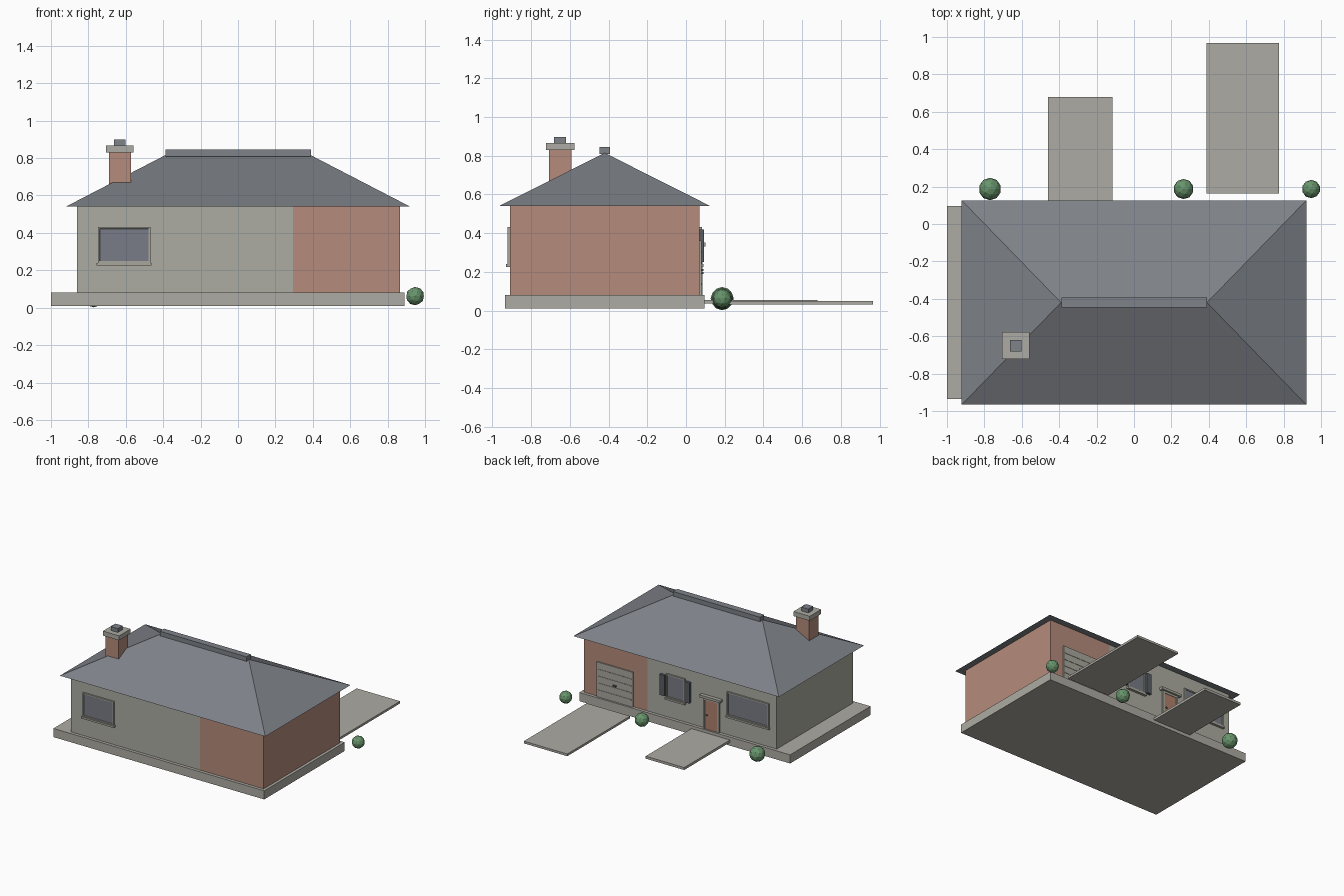
import bpy, bmesh
from mathutils import Vector

cube = bpy.data.objects.get("Cube")
if cube:
    bpy.data.objects.remove(cube, do_unlink=True)


def material(name, r, g, b):
    """Flat material from display values 0-255, stored as linear."""
    col = [(c / 255 / 12.92) if c < 11 else ((c / 255 + 0.055) / 1.055) ** 2.4 for c in (r, g, b)] + [1]
    m = bpy.data.materials.new(name)
    m.use_nodes = True
    m.diffuse_color = col
    bsdf = next(n for n in m.node_tree.nodes if n.type == 'BSDF_PRINCIPLED')
    bsdf.inputs["Base Color"].default_value = col
    return m


RENDER = material("grey render", 172, 172, 162)
BRICK = material("brick", 181, 139, 123)
SLATE = material("slate", 126, 130, 136)
STONE = material("paving stone", 173, 171, 163)
TRIM = material("window trim", 168, 167, 157)
GLASS = material("glass", 121, 124, 134)
SHUTTER = material("shutter", 88, 92, 98)
DOOR = material("door", 176, 128, 108)
LEAF = material("leaf green", 104, 148, 108)


def finish(name, bm, *mats):
    bmesh.ops.recalc_face_normals(bm, faces=bm.faces[:])
    me = bpy.data.meshes.new(name)
    bm.to_mesh(me)
    bm.free()
    for m in mats:
        me.materials.append(m)
    ob = bpy.data.objects.new(name, me)
    bpy.context.scene.collection.objects.link(ob)
    return ob


def box_mesh(x, y, z):
    """Box between (min, max) pairs."""
    bm = bmesh.new()
    bmesh.ops.create_cube(bm, size=1)
    for v in bm.verts:
        v.co = Vector([p[0] if c < 0 else p[1] for c, p in zip(v.co, (x, y, z))])
    return bm


def box(name, x, y, z, mat):
    return finish(name, box_mesh(x, y, z), mat)


CY = -0.42                 # middle of the house in y
BACK, FRONT = 0.07, -0.91  # wall planes
EAVE, APEX, BASE = 0.54, 0.815, 0.08


def span(c, half):
    return (c - half, c + half)


def out(wall, depth):
    """Range in y standing out from a wall plane."""
    return (wall - 0.005, wall + depth) if wall > CY else (wall - depth, wall + 0.005)


# Foundation and walls, brick at the garage end
box("foundation_slab", (-1.0, 0.89), span(CY, 0.515), (0.01, BASE), STONE)
split = 0.295
bm = box_mesh((-0.862, 0.867), (FRONT, BACK), (BASE, EAVE))
bmesh.ops.bisect_plane(bm, geom=bm.verts[:] + bm.edges[:] + bm.faces[:],
                       plane_co=(split, 0, 0), plane_no=(1, 0, 0))
for f in bm.faces:
    f.material_index = int(f.calc_center_median().x > split)
finish("walls", bm, RENDER, BRICK)

# Hipped roof: a box whose top is drawn in to the ridge line
bm = box_mesh((-0.921, 0.921), span(CY, 0.546), (EAVE, APEX))
for v in bm.verts:
    if v.co.z > EAVE + 0.01:
        v.co.x = 0.39 if v.co.x > 0 else -0.39
        v.co.y = CY
bmesh.ops.remove_doubles(bm, verts=bm.verts[:], dist=0.001)
finish("hip_roof", bm, SLATE)
box("ridge_cap", (-0.388, 0.39), span(CY, 0.027), (0.808, 0.845), SLATE)

# Chimney
cx, cy = -0.632, -0.65
for name, half, z, mat in (("chimney_stack", 0.059, (0.55, 0.832), BRICK),
                           ("chimney_cap", 0.073, (0.83, 0.867), STONE),
                           ("chimney_pot", 0.031, (0.865, 0.898), SLATE)):
    box(name, span(cx, half), span(cy, half), z, mat)


def window(name, x, half, wall):
    """Trim box with its outer face inset and sunk as glass, over a sill."""
    side = 1 if wall > CY else -1
    bm = box_mesh(span(x, half), out(wall, 0.013), (0.24, 0.432))
    bm.normal_update()
    face = next(f for f in bm.faces if f.normal.y * side > 0.9)
    bmesh.ops.inset_region(bm, faces=[face], thickness=0.013)
    bmesh.ops.inset_region(bm, faces=[face], thickness=0.001, depth=-0.006)
    face.material_index = 1
    finish(name, bm, TRIM, GLASS)
    box(name + "_sill", span(x, half + 0.007), out(wall, 0.02), (0.225, 0.24), TRIM)


window("front_window", -0.609, 0.14, FRONT)
window("small_back_window", 0.04, 0.083, BACK)
window("large_back_window", -0.61, 0.187, BACK)
for side, s in (("left", 1), ("right", -1)):
    box(side + "_shutter", span(0.04 + s * 0.112, 0.022), out(BACK, 0.022), (0.252, 0.418), SHUTTER)

# Entrance door with frame, hood and knob
dx = -0.283
box("door_leaf", span(dx, 0.058), out(BACK, 0.012), (BASE, 0.315), DOOR)
for side, s in (("left", 1), ("right", -1)):
    box(side + "_door_jamb", span(dx + s * 0.064, 0.008), out(BACK, 0.015), (BASE, 0.33), TRIM)
box("door_lintel", span(dx, 0.072), out(BACK, 0.015), (0.315, 0.332), TRIM)
box("door_hood", span(dx, 0.093), out(BACK, 0.03), (0.332, 0.352), TRIM)
box("door_knob", span(dx + 0.04, 0.005), out(BACK, 0.02), (0.19, 0.2), SHUTTER)

# Garage door with slats and handle
gx = 0.583
box("garage_door", span(gx, 0.163), out(BACK, 0.01), (BASE, 0.362), TRIM)
for i in range(1, 5):
    z = BASE + i * 0.056
    box("garage_slat_%d" % i, span(gx, 0.15), out(BACK, 0.013), span(z, 0.003), SHUTTER if i == 0 else TRIM)
box("garage_handle", span(gx, 0.014), out(BACK, 0.02), span(0.21, 0.006), SHUTTER)

# Paving
box("driveway", (0.387, 0.776), (0.163, 0.967), (0.031, 0.049), STONE)
box("garden_path", (-0.46, -0.115), (0.09, 0.68), (0.036, 0.056), STONE)

# Round bushes
for i, (x, r) in enumerate(((0.947, 0.049), (0.265, 0.054), (-0.77, 0.06))):
    bm = bmesh.new()
    bmesh.ops.create_icosphere(bm, subdivisions=2, radius=r)
    bmesh.ops.translate(bm, verts=bm.verts[:], vec=(x, 0.187, 0.062))
    finish("bush_%d" % (i + 1), bm, LEAF)
